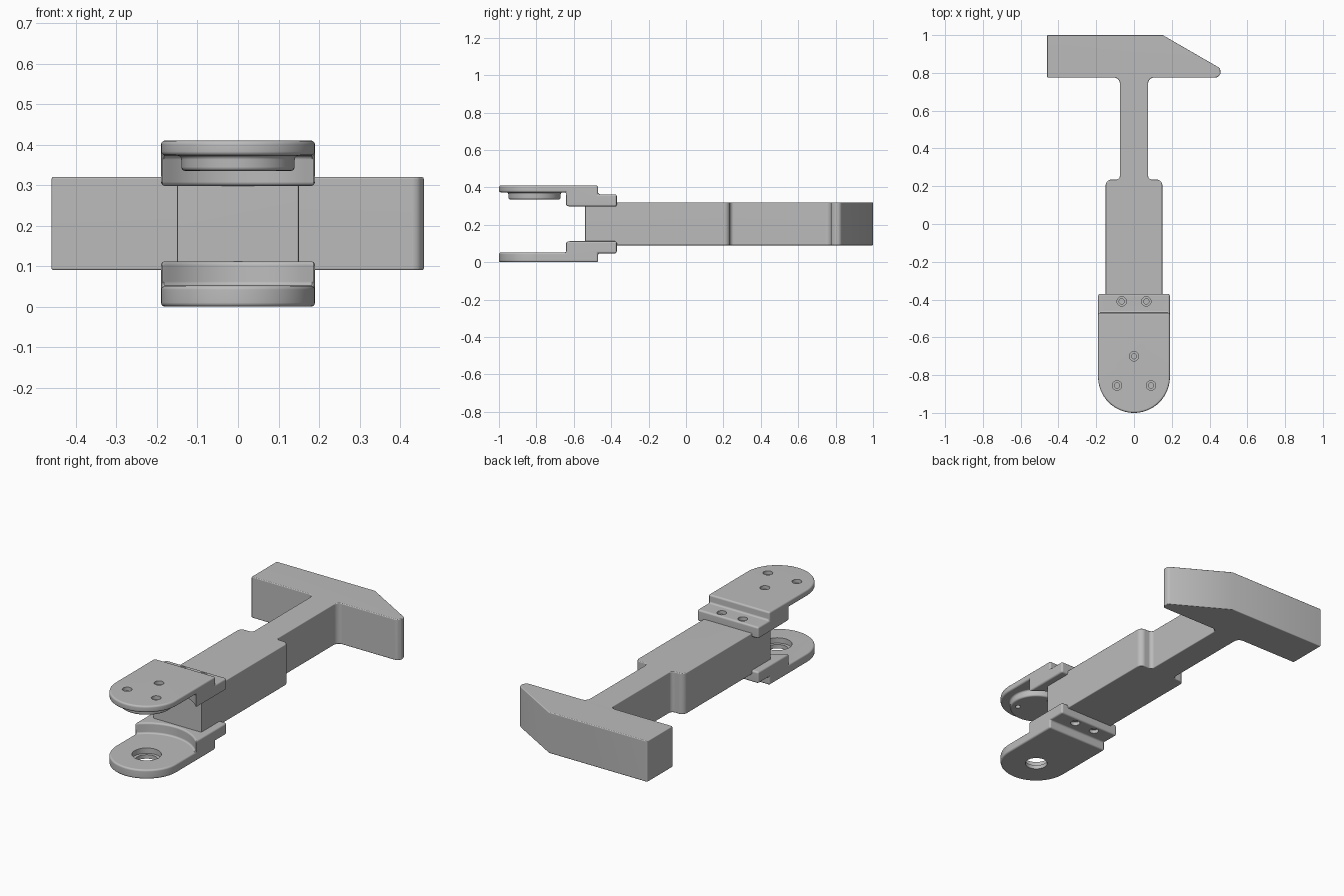
import bpy, bmesh, math
from mathutils import Vector

cube = bpy.data.objects.get("Cube")
if cube:
    bpy.data.objects.remove(cube, do_unlink=True)

HEIGHT = 0.41          # overall height, brackets mirror about its middle
PIVOT_Y = -0.81        # centre of the rounded bracket ends
HALF_W = 0.19

grey = bpy.data.materials.new("plain grey")
grey.use_nodes = True
grey.diffuse_color = (0.5, 0.5, 0.5, 1)
grey.node_tree.nodes["Principled BSDF"].inputs["Base Color"].default_value = (0.5, 0.5, 0.5, 1)


def prism(name, outline, z0, z1, flip=False):
    """Extrude an outline from z0 to z1, optionally mirrored top to bottom."""
    if flip:
        z0, z1 = HEIGHT - z1, HEIGHT - z0
    bm = bmesh.new()
    face = bm.faces.new([bm.verts.new((p[0], p[1], z0)) for p in outline])
    top = bmesh.ops.extrude_face_region(bm, geom=[face])["geom"]
    verts = [v for v in top if isinstance(v, bmesh.types.BMVert)]
    bmesh.ops.translate(bm, vec=(0, 0, z1 - z0), verts=verts)
    bmesh.ops.recalc_face_normals(bm, faces=bm.faces)
    mesh = bpy.data.meshes.new(name)
    bm.to_mesh(mesh)
    bm.free()
    mesh.materials.append(grey)
    obj = bpy.data.objects.new(name, mesh)
    bpy.context.collection.objects.link(obj)
    return obj


def arc(cx, cy, r, a0, a1, n):
    angles = [math.radians(a0 + (a1 - a0) * i / n) for i in range(n + 1)]
    return [(cx + r * math.cos(a), cy + r * math.sin(a)) for a in angles]


def circle(cx, cy, r, n=32):
    return arc(cx, cy, r, 0, 360, n)[:-1]


def rounded(corners, n=8):
    """Replace each corner (x, y, radius) with a fillet."""
    out = []
    for i, (x, y, r) in enumerate(corners):
        p = Vector((x, y))
        if r == 0:
            out.append(p)
            continue
        d0 = (Vector(corners[i - 1][:2]) - p).normalized()
        d1 = (Vector(corners[(i + 1) % len(corners)][:2]) - p).normalized()
        half = d0.angle(d1) / 2
        centre = p + (d0 + d1).normalized() * r / math.sin(half)
        reach = r / math.tan(half)
        v0, v1 = p + d0 * reach - centre, p + d1 * reach - centre
        out += [centre + v0.lerp(v1, k / n).normalized() * r for k in range(n + 1)]
    return out


def apply(obj, mod):
    bpy.ops.object.select_all(action='DESELECT')
    bpy.context.view_layer.objects.active = obj
    obj.select_set(True)
    bpy.ops.object.modifier_apply(modifier=mod.name)


def combine(obj, other, operation='DIFFERENCE'):
    mod = obj.modifiers.new("combine", 'BOOLEAN')
    mod.operation, mod.solver, mod.object = operation, 'EXACT', other
    apply(obj, mod)
    bpy.data.objects.remove(other, do_unlink=True)


def bevel(obj, width):
    mod = obj.modifiers.new("round edges", 'BEVEL')
    mod.width, mod.segments = width, 3
    mod.limit_method, mod.angle_limit = 'ANGLE', math.radians(30)
    apply(obj, mod)


def smooth(obj):
    bpy.ops.object.select_all(action='DESELECT')
    bpy.context.view_layer.objects.active = obj
    obj.select_set(True)
    bpy.ops.object.shade_smooth_by_angle(angle=math.radians(35))
    obj.modifiers.new("flat face normals", 'WEIGHTED_NORMAL').keep_sharp = True


def screw_hole(obj, x, y, face_z, flip):
    """Counterbored hole whose wide end opens on the outer face."""
    combine(obj, prism("cutter", circle(x, y, 0.025), face_z - 0.1, face_z + 0.02, flip))
    combine(obj, prism("cutter", circle(x, y, 0.014), face_z - 0.1, face_z + 0.2, flip))


def bracket(name, flip):
    # Tongue outline with a round front end
    outline = arc(0, PIVOT_Y, HALF_W, 180, 360, 32) + [(HALF_W, -0.37), (-HALF_W, -0.37)]
    obj = prism(name, outline, 0, 0.112, flip)
    # Thin front plate behind a concave arc
    a = math.degrees(math.acos(0.17 / 0.25))
    recess = [(0.25, -0.7)] + arc(0, PIVOT_Y, 0.25, a, 180 - a, 16)
    recess += [(-0.25, -0.7), (-0.25, -1.1), (0.25, -1.1)]
    combine(obj, prism("cutter", recess, 0.037 if flip else 0.052, 0.3, flip))
    # Step down to the rear tab
    step = [(-0.3, -0.47), (0.3, -0.47), (0.3, -0.2), (-0.3, -0.2)]
    combine(obj, prism("cutter", step, -0.1, 0.047, flip))
    if flip:
        # Round boss under the upper plate
        combine(obj, prism("boss", circle(0, PIVOT_Y, 0.14, 64), 0.02, 0.075, flip), 'UNION')
    bevel(obj, 0.01)
    for x in (-0.065, 0.065):
        screw_hole(obj, x, -0.41, 0.047, flip)
    if flip:
        for x, y in ((0, -0.70), (-0.09, -0.855), (0.09, -0.855)):
            screw_hole(obj, x, y, 0, flip)
    else:
        # Stepped pivot hole
        combine(obj, prism("cutter", circle(0, PIVOT_Y, 0.075, 48), 0.022, 0.2))
        combine(obj, prism("cutter", circle(0, PIVOT_Y, 0.058, 48), -0.1, 0.2))
    smooth(obj)


# Handle, neck and hooked head in one outline
body = prism("handle_and_head", rounded([
    (-0.15, -0.54, 0), (0.15, -0.54, 0), (0.15, 0.235, 0.03), (0.075, 0.235, 0.02),
    (0.075, 0.775, 0.03), (0.542, 0.775, 0.03), (0.152, 1, 0), (-0.46, 1, 0),
    (-0.46, 0.775, 0), (-0.075, 0.775, 0.03), (-0.075, 0.235, 0.02), (-0.15, 0.235, 0.03),
]), 0.09, 0.32)
bevel(body, 0.005)
smooth(body)

# Clamping brackets
bracket("lower_bracket", False)
bracket("upper_bracket", True)
